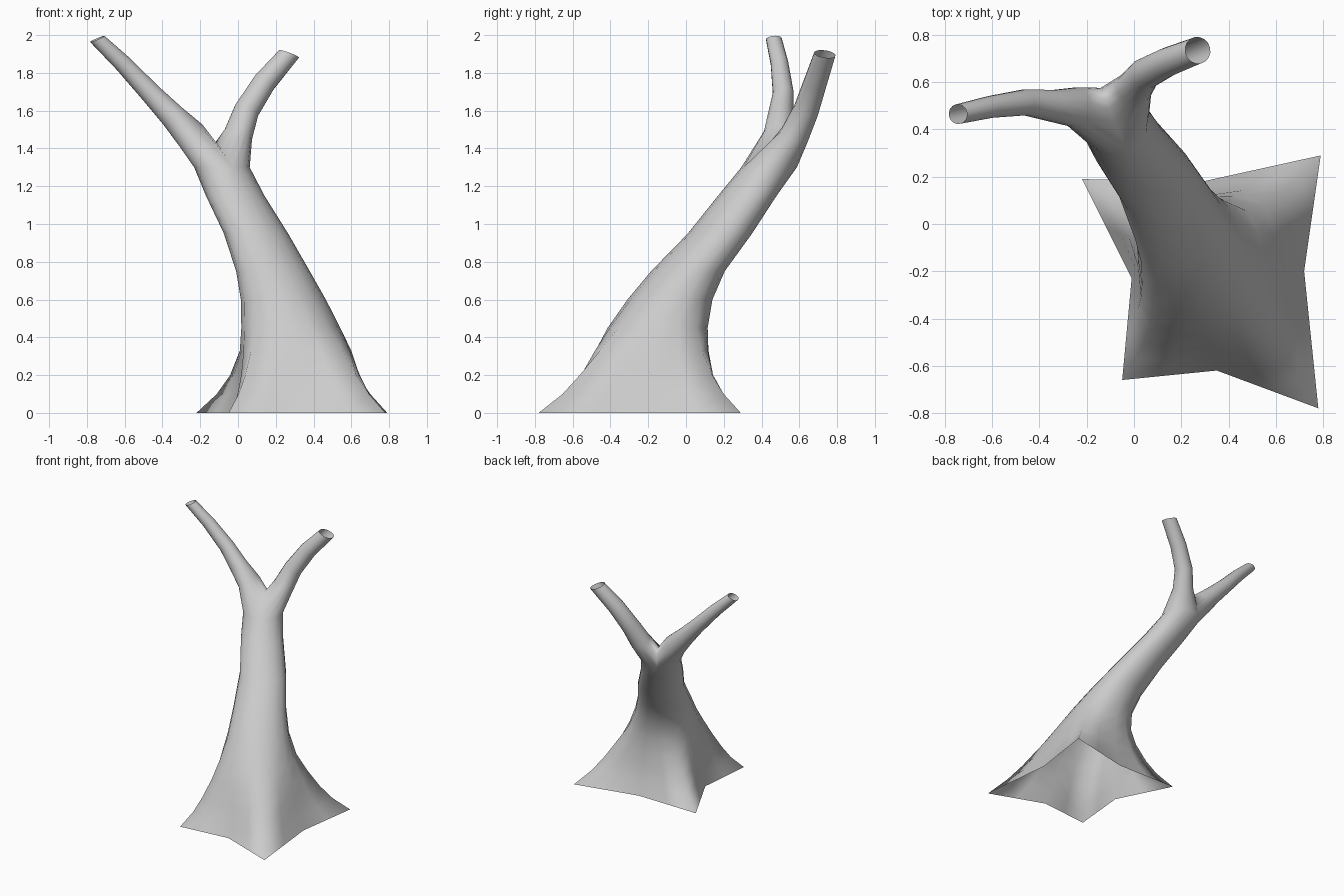
import bpy, bmesh
from math import sin, cos, pi
from mathutils import Vector

cube = bpy.data.objects.get("Cube")
if cube:
    bpy.data.objects.remove(cube)

SIDES = 16
UP = Vector((0, 0, 1))

bark = bpy.data.materials.new("bark_grey")
bark.use_nodes = True
grey = (0.6, 0.6, 0.6, 1)
bark.diffuse_color = grey
bark.node_tree.nodes["Principled BSDF"].inputs["Base Color"].default_value = grey

bm = bmesh.new()


def add_ring(points):
    return [bm.verts.new(p) for p in points]


def bridge(a, b):
    n = len(a)
    for k in range(n):
        m = (k + 1) % n
        bm.faces.new((a[k], a[m], b[m], b[k]))


def circle(x, y, z, r):
    return [Vector((x + r * cos(2 * pi * k / SIDES), y + r * sin(2 * pi * k / SIDES), z))
            for k in range(SIDES)]


# Star-shaped root outline, alternating hollows and root tips
star = [(.72, -.2), (.79, .29), (.29, .18), (-.22, .19),
        (-.01, -.23), (-.05, -.66), (.35, -.62), (.78, -.78)]
roots = []
for k, p in enumerate(star):
    a, b = Vector((*p, 0)), Vector((*star[(k + 1) % 8], 0))
    roots += [a, (a + b) / 2]
flare = [r - c for r, c in zip(roots, circle(.36, -.22, 0, .34))]

# Leaning trunk: x, y, z, radius, amount of root flare
trunk = [(.36, -.22, 0, .34, 1), (.345, -.21, .1, .32, .68), (.33, -.2, .2, .3, .47),
         (.31, -.18, .33, .285, .23), (.28, -.15, .45, .26, .08), (.24, -.085, .6, .225, 0),
         (.185, .01, .75, .195, 0), (.095, .18, .95, .17, 0),
         (-.015, .325, 1.15, .155, 0), (-.085, .44, 1.3, .147, 0)]
previous = None
for x, y, z, r, f in trunk:
    ring = add_ring([c + d * f for c, d in zip(circle(x, y, z, r), flare)])
    if previous:
        bridge(previous, ring)
    previous = ring
top = previous

# Saddle across the fork, shared by both branches
back, front = top[5], top[13]
arch = Vector((-.035, .09, .125))
saddle = add_ring([back.co.lerp(front.co, j / 8) + arch * sin(pi * j / 8) for j in range(1, 8)])


def branch(base, path):
    centre = sum((v.co for v in base), Vector()) / len(base)
    points = [centre] + [Vector(p[:3]) for p in path]
    ring = base
    for i, p in enumerate(path, 1):
        last = i == len(path)
        tangent = (points[i] - points[i - 1]).normalized()
        # The open tip is cut closer to level
        tangent += UP if last else (points[i + 1] - points[i]).normalized()
        tangent.normalize()
        u = ring[0].co - points[i - 1]
        u = (u - tangent * u.dot(tangent)).normalized()
        v = tangent.cross(u)
        new = add_ring([points[i] + (u * cos(2 * pi * k / SIDES) + v * sin(2 * pi * k / SIDES)) * p[3]
                        for k in range(SIDES)])
        bridge(ring, new)
        ring = new


# Branch toward -x, then branch toward +x
branch(top[5:14] + saddle[::-1],
       [(-.25, .495, 1.47, .085), (-.345, .5, 1.57, .068), (-.46, .515, 1.69, .056),
        (-.61, .495, 1.85, .047), (-.745, .465, 1.98, .042)])
branch(top[13:] + top[:6] + saddle,
       [(0, .575, 1.47, .078), (.045, .635, 1.6, .068),
        (.14, .685, 1.75, .062), (.27, .735, 1.9, .057)])

mesh = bpy.data.meshes.new("tree_trunk")
bm.to_mesh(mesh)
bm.free()
mesh.materials.append(bark)
mesh.shade_smooth()
tree = bpy.data.objects.new("tree_trunk", mesh)
bpy.context.collection.objects.link(tree)
